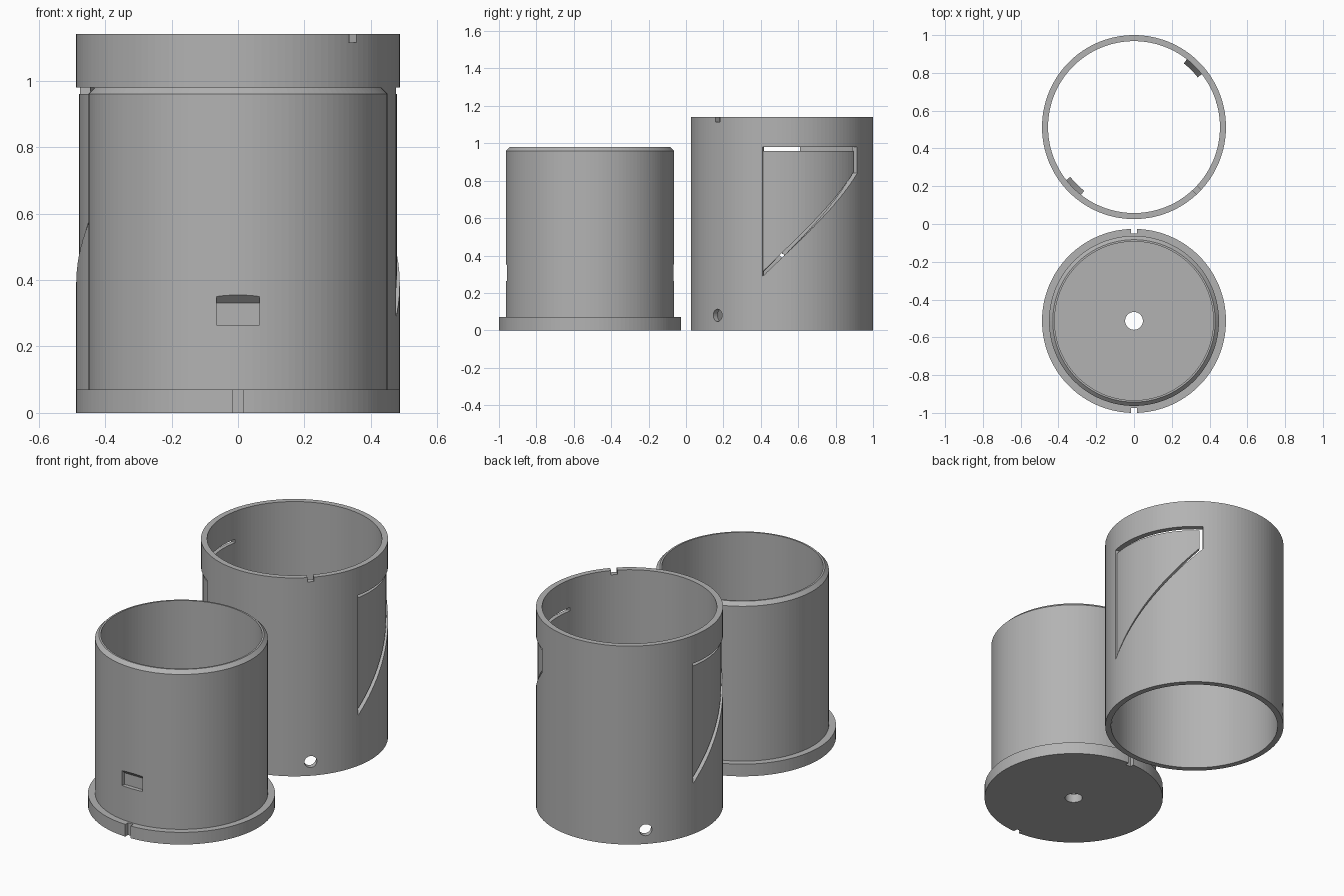
import bpy, bmesh, math
from mathutils import Matrix

if "Cube" in bpy.data.objects:
    bpy.data.objects.remove(bpy.data.objects["Cube"])

SEG = 128
OUTER, BORE, CUP_R, CUP_IN = 0.487, 0.455, 0.45, 0.42
OFFSET = 0.513

gray = bpy.data.materials.new("plastic_gray")
gray.diffuse_color = (0.45, 0.45, 0.45, 1)
gray.use_nodes = True
gray.node_tree.nodes["Principled BSDF"].inputs["Base Color"].default_value = gray.diffuse_color


def finish(name, bm, y=0.0):
    bmesh.ops.recalc_face_normals(bm, faces=bm.faces)
    mesh = bpy.data.meshes.new(name)
    bm.to_mesh(mesh)
    bm.free()
    mesh.materials.append(gray)
    ob = bpy.data.objects.new(name, mesh)
    ob.location.y = y
    bpy.context.collection.objects.link(ob)
    return ob


def sweep(name, angles, section, y, closed=False):
    """Sweep a (radius, height) section around z through the given angles (degrees)."""
    bm = bmesh.new()
    rings = []
    for a in angles:
        t = math.radians(a)
        rings.append([bm.verts.new((r * math.cos(t), r * math.sin(t), z)) for r, z in section(a)])
    n = len(rings[0])
    pairs = list(zip(rings, rings[1:])) + ([(rings[-1], rings[0])] if closed else [])
    for p, q in pairs:
        for i in range(n):
            j = (i + 1) % n
            bm.faces.new((p[i], p[j], q[j], q[i]))
    if not closed:
        bm.faces.new(rings[0])
        bm.faces.new(rings[-1])
    return finish(name, bm, y)


def lathe(name, profile, y):
    return sweep(name, [360 * i / SEG for i in range(SEG)], lambda a: profile, y, True)


def prism(section, half_width, angle, y):
    """Extrude a (radial, height) section sideways and turn it to face the given angle."""
    bm = bmesh.new()
    ends = [[bm.verts.new((r, s, z)) for r, z in section] for s in (-half_width, half_width)]
    n = len(section)
    for i in range(n):
        j = (i + 1) % n
        bm.faces.new((ends[0][i], ends[0][j], ends[1][j], ends[1][i]))
    for e in ends:
        bm.faces.new(e)
    bm.transform(Matrix.Rotation(math.radians(angle), 4, 'Z'))
    return finish("cutter", bm, y)


def cut(ob, cutter):
    mod = ob.modifiers.new("cut", 'BOOLEAN')
    mod.operation, mod.solver, mod.object = 'DIFFERENCE', 'EXACT', cutter
    bpy.context.view_layer.update()
    bpy.context.view_layer.objects.active = ob
    bpy.ops.object.modifier_apply(modifier=mod.name)
    bpy.data.objects.remove(cutter)


# Inner cup with base flange, chamfered rim and drain hole
FLOOR = 0.05
cup = lathe("inner_cup", [(0.047, 0), (OUTER, 0), (OUTER, 0.07), (CUP_R, 0.07), (CUP_R, 0.96),
                          (0.43, 0.98), (CUP_IN, 0.98), (CUP_IN, FLOOR), (0.047, FLOOR)], -OFFSET)
for a in (-90, 90):
    # latch pocket with a sloped top
    cut(cup, prism([(0.426, 0.265), (0.5, 0.265), (0.5, 0.405), (0.426, 0.331)], 0.065, a, -OFFSET))
    # alignment notch in the flange
    cut(cup, prism([(0.462, -0.05), (0.55, -0.05), (0.55, 0.12), (0.462, 0.12)], 0.017, a, -OFFSET))

# Outer sleeve
sleeve = lathe("outer_sleeve", [(BORE, 0), (OUTER, 0), (OUTER, 1.14), (BORE, 1.14)], OFFSET)

# rim notch and a pair of round holes near the bottom
cut(sleeve, prism([(0.4, 1.115), (0.55, 1.115), (0.55, 1.2), (0.4, 1.2)], 0.017, -45, OFFSET))
circle = [(0.033 * math.cos(k * math.tau / 32), 0.08 + 0.033 * math.sin(k * math.tau / 32)) for k in range(32)]
cut(sleeve, prism(circle, 0.6, 45, OFFSET))

# Spring flaps: opening, recessed flap and latch hook on both sides
START, END, GAP = -12.2, 55.6, 2.3


def ramp(a):
    return 0.29 + 0.55 * (a - START) / (END - START)


def steps(a, b, n):
    return [a + (b - a) * i / n for i in range(n + 1)]


def band(r0, r1, turn, lift, top):
    """Section between the helical lower edge and a level top edge."""
    def section(a):
        low = ramp(a - turn) + lift
        return [(r0, low), (r1, low), (r1, top), (r0, top)]
    return section


for side, turn in (("right", 0), ("left", 180)):
    cut(sleeve, sweep("cutter", steps(START + turn, END + turn, 24),
                      band(0.4, 0.55, turn, 0, 0.98), OFFSET))
    sweep(side + "_flap", steps(START + turn, END - GAP + turn, 24),
          band(BORE, 0.478, turn, 0.025, 0.96), OFFSET)
    hook = [(BORE + 0.002, 0.86), (0.428, 0.86), (0.428, 0.885), (BORE + 0.002, 0.935)]
    sweep(side + "_hook", steps(38 + turn, 52 + turn, 6), lambda a: hook, OFFSET)
